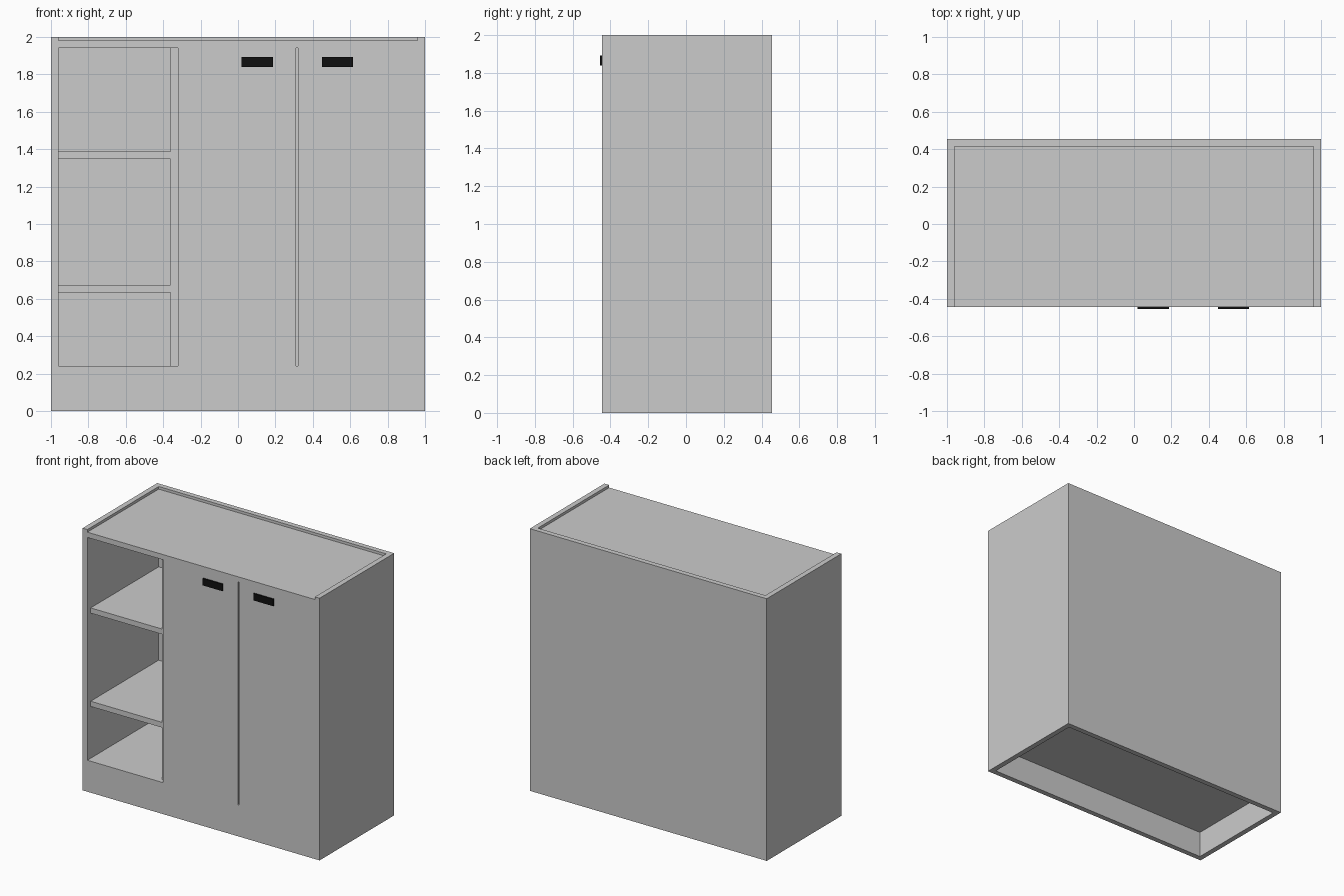
import bpy

if "Cube" in bpy.data.objects:
    bpy.data.objects.remove(bpy.data.objects["Cube"])

T = 0.04                                   # board thickness
FRONT, BACK = -0.445, 0.455                # body depth limits
INNER_BACK = BACK - T
RECESS = FRONT + T                         # plane behind the doors


def box(name, x, y, z, mat=None):
    """Board spanning the given (min, max) ranges."""
    bpy.ops.mesh.primitive_cube_add(
        size=1, location=[(a + b) / 2 for a, b in (x, y, z)])
    ob = bpy.context.object
    ob.name = name
    ob.scale = [b - a for a, b in (x, y, z)]
    bpy.ops.object.transform_apply(location=False, rotation=False, scale=True)
    if mat:
        ob.data.materials.append(mat)
    return ob


black = bpy.data.materials.new("black")
black.diffuse_color = (0.005, 0.005, 0.005, 1)
black.use_nodes = True
black.node_tree.nodes["Principled BSDF"].inputs["Base Color"].default_value = black.diffuse_color

# Carcass: sides and back rise above the top board as a low rim
box("left_side", (-1, -0.96), (FRONT, BACK), (0, 2))
box("right_side", (0.96, 1), (FRONT, BACK), (0, 2))
box("back_panel", (-0.96, 0.96), (INNER_BACK, BACK), (0, 2))
box("top_board", (-0.96, 0.96), (FRONT, INNER_BACK), (1.94, 1.98))
box("bottom_board", (-0.96, 0.96), (FRONT, INNER_BACK), (0.20, 0.24))
box("plinth", (-0.96, 0.96), (FRONT, FRONT + T), (0, 0.20))

# Open compartment: divider and two shelves set back behind the door plane
box("divider", (-0.36, -0.32), (RECESS, INNER_BACK), (0.24, 1.94))
for i, z in enumerate((0.635, 1.347)):
    box(f"shelf_{i + 1}", (-0.96, -0.36), (RECESS, INNER_BACK), (z, z + T))

# Doors with a narrow gap between them, and flat black handles
for side, door_x, handle_x in (("left", (-0.32, 0.31), (0.02, 0.187)),
                               ("right", (0.32, 0.96), (0.448, 0.615))):
    box(f"{side}_door", door_x, (FRONT, RECESS), (0.24, 1.94))
    box(f"{side}_handle", handle_x, (FRONT - 0.01, FRONT), (1.84, 1.893), black)
